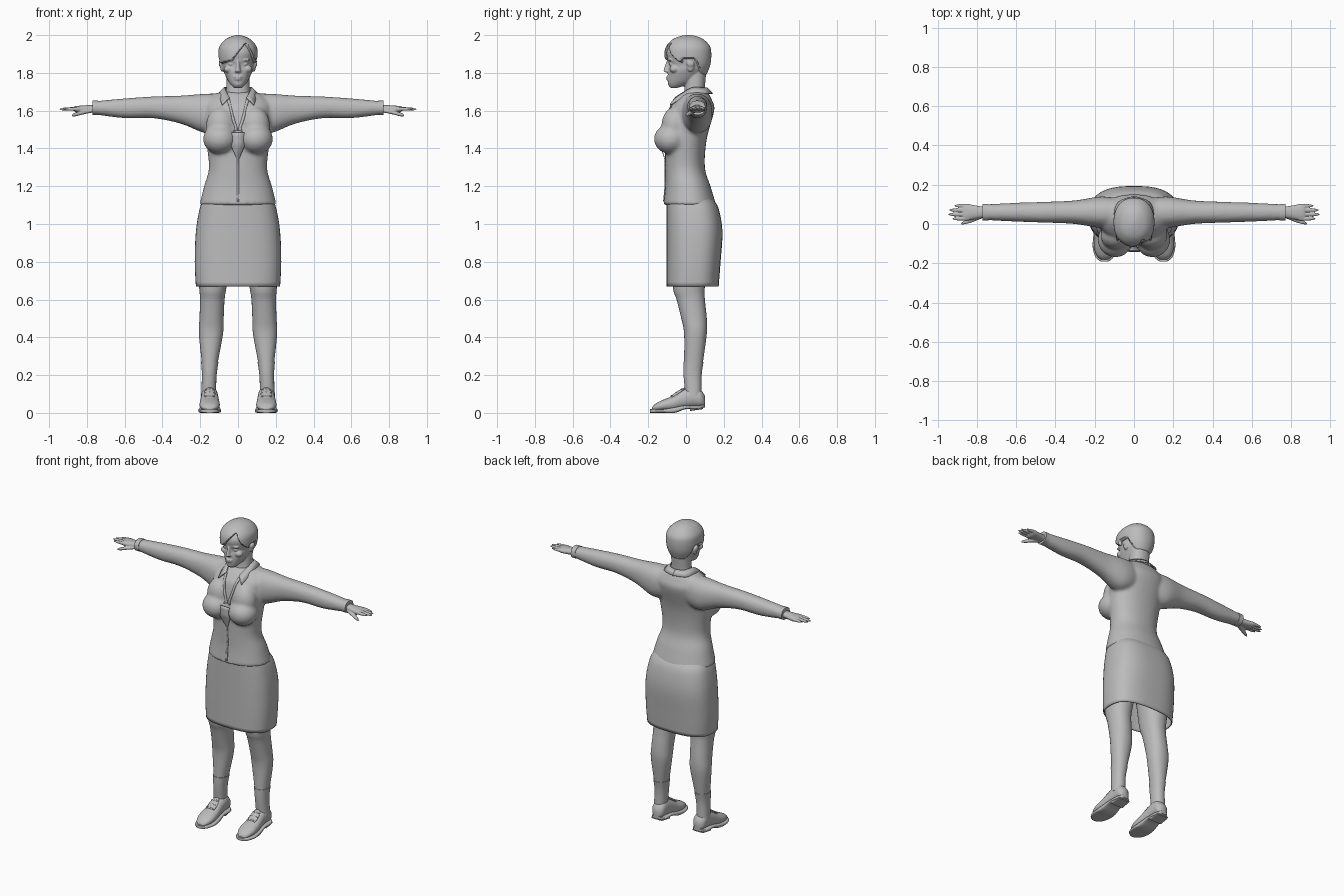
import bpy, bmesh, math
from mathutils import Matrix

cube = bpy.data.objects.get("Cube")
if cube:
    bpy.data.objects.remove(cube)

GREY = (.5, .5, .5, 1)
material = bpy.data.materials.new("plain grey")
material.use_nodes = True
material.diffuse_color = GREY
material.node_tree.nodes["Principled BSDF"].inputs["Base Color"].default_value = GREY
ONE, BOTH = (1,), (1, -1)


def spline(rows, steps):
    """Smoothly interpolate rows of numbers."""
    result = []
    padded = [rows[0], *rows, rows[-1]]
    for before, start, end, after in zip(padded, padded[1:], padded[2:], padded[3:]):
        for k in range(steps):
            t = k / steps
            ease_in, ease_out = t * (1 - t) ** 2, t * t * (1 - t)
            blend = t * t * (3 - 2 * t)
            result.append([b + (c - b) * blend + (c - a) / 2 * ease_in - (d - b) / 2 * ease_out
                           for a, b, c, d in zip(before, start, end, after)])
    result.append(list(rows[-1]))
    return result


def loft(bm, axis, rows, mid=0, lean=0, sides=ONE, count=32, power=2.2, steps=4, grow=0, open_start=False):
    """Rows: place on the axis, half width about the middle line, low and high side."""
    for side in sides:
        rings = []
        for place, half, low, high in spline(rows, steps):
            ring = []
            for k in range(count):
                angle = math.tau * k / count
                across, up = (math.copysign(abs(w) ** (2 / power), w)
                              for w in (math.cos(angle), math.sin(angle)))
                a = mid + lean * place + (half + grow) * across
                b = (low + high) / 2 + ((high - low) / 2 + grow) * up
                x, y, z = {"x": (place, a, b), "y": (a, place, b), "z": (a, b, place)}[axis]
                ring.append(bm.verts.new((x * side, y, z)))
            rings.append(ring)
        for ring, following in zip(rings, rings[1:]):
            for k in range(count):
                bm.faces.new((ring[k - 1], ring[k], following[k], following[k - 1]))
        if not open_start:
            bm.faces.new(rings[0])
        bm.faces.new(rings[-1])


def ball(bm, location, radii, sides=BOTH, tilt=0):
    x, y, z = location
    for side in sides:
        matrix = (Matrix.Translation((x * side, y, z)) @ Matrix.Rotation(tilt, 4, "X")
                  @ Matrix.Diagonal((*radii, 1)))
        bmesh.ops.create_uvsphere(bm, u_segments=24, v_segments=14, radius=1, matrix=matrix)


def ribbon(bm, rows, sides=BOTH):
    """Strip between two edges; each row holds an inner and an outer point."""
    for side in sides:
        line = []
        for x, y, z, outer_x, outer_y, outer_z in spline(rows, 5):
            line.append((bm.verts.new((x * side, y, z)),
                         bm.verts.new((outer_x * side, outer_y, outer_z))))
        for (a, b), (c, d) in zip(line, line[1:]):
            bm.faces.new((a, b, d, c))


def finish(name, bm, voxel=0, relax=0, thickness=0, wrap=None):
    bmesh.ops.recalc_face_normals(bm, faces=bm.faces)
    mesh = bpy.data.meshes.new(name)
    bm.to_mesh(mesh)
    bm.free()
    mesh.materials.append(material)
    part = bpy.data.objects.new(name, mesh)
    bpy.context.collection.objects.link(part)
    bpy.ops.object.select_all(action="DESELECT")
    part.select_set(True)
    bpy.context.view_layer.objects.active = part
    bpy.ops.object.shade_smooth_by_angle(angle=math.radians(45))
    if voxel:
        remesh = part.modifiers.new("blend", "REMESH")
        remesh.mode, remesh.voxel_size, remesh.use_smooth_shade = "VOXEL", voxel, True
        smooth = part.modifiers.new("relax", "SMOOTH")
        smooth.factor, smooth.iterations = .5, relax
    if wrap:
        shrink = part.modifiers.new("wrap", "SHRINKWRAP")
        shrink.target, shrink.wrap_mode, shrink.offset = wrap, "ABOVE_SURFACE", .002
    if thickness:
        solid = part.modifiers.new("thickness", "SOLIDIFY")
        solid.thickness, solid.offset = thickness, 0
    return part


# Blouse: torso, bust and sleeves blended into one surface
bm = bmesh.new()
loft(bm, "z", [(1.1, .205, -.12, .16), (1.2, .18, -.11, .13), (1.3, .154, -.11, .1), (1.45, .17, -.11, .11),
               (1.6, .18, -.09, .15), (1.65, .17, -.06, .14), (1.69, .12, -.02, .12), (1.7, .07, 0, .11)])
ball(bm, (.095, -.08, 1.45), (.09, .09, .08))
ball(bm, (.09, -.06, 1.52), (.08, .07, .1))
loft(bm, "x", [(.08, .07, 1.5, 1.69), (.17, .08, 1.48, 1.69), (.3, .06, 1.53, 1.68), (.45, .053, 1.56, 1.675),
               (.6, .048, 1.56, 1.665), (.76, .04, 1.58, 1.65)], mid=.06, sides=BOTH)
blouse = finish("blouse", bm, voxel=.009, relax=8)

# Sleeve cuffs
bm = bmesh.new()
loft(bm, "x", [(.74, .04, 1.58, 1.65), (.77, .04, 1.58, 1.65)], mid=.06, sides=BOTH, grow=.003)
finish("cuffs", bm)

# Collar, neckline edges and front placket
bm = bmesh.new()
ribbon(bm, [(0, .11, 1.72, 0, .14, 1.69), (.05, .09, 1.72, .08, .11, 1.69),
            (.07, .03, 1.72, .1, .03, 1.69), (.045, -.055, 1.67, .085, -.085, 1.63)])
finish("collar", bm, thickness=.007)
bm = bmesh.new()
ribbon(bm, [(.045, -.06, 1.67, .06, -.06, 1.66), (.03, -.1, 1.6, .04, -.1, 1.6), (0, -.13, 1.5, .01, -.13, 1.5)])
finish("neckline", bm, thickness=.006, wrap=blouse)
bm = bmesh.new()
ribbon(bm, [(-.007, -.16, z, .007, -.16, z) for z in (1.5, 1.3, 1.12)], sides=ONE)
finish("placket", bm, thickness=.004, wrap=blouse)

# Skirt, open at the bottom
bm = bmesh.new()
loft(bm, "z", [(.67, .22, -.1, .17), (.8, .226, -.1, .18), (.96, .22, -.1, .19), (1.08, .2, -.1, .17),
               (1.13, .18, -.1, .14)], count=48, power=2.7, open_start=True)
finish("skirt", bm, thickness=.006)

# Legs, with socks as a slightly larger copy of the ankles
leg = [(.09, .036, 0, .08), (.2, .036, -.01, .08), (.27, .043, -.01, .09), (.42, .064, -.01, .11),
       (.5, .064, -.025, .11), (.6, .065, -.05, .1), (.67, .073, -.07, .1), (.88, .1, -.08, .13)]
for name, rows, grow in (("legs", leg, 0), ("socks", leg[:3], .003)):
    bm = bmesh.new()
    loft(bm, "z", rows, mid=.16, lean=-.04, sides=BOTH, grow=grow)
    finish(name, bm)

# Shoes: uppers, soles with heels, and laces over a tongue
bm = bmesh.new()
loft(bm, "y", [(-.18, .02, .01, .03), (-.16, .04, .01, .05), (-.12, .053, .01, .07), (-.07, .052, .01, .09),
               (-.02, .047, .02, .12), (.04, .044, .03, .14), (.08, .04, .03, .12), (.1, .02, .03, .09)],
     mid=.15, sides=BOTH)
finish("shoe_uppers", bm)
bm = bmesh.new()
loft(bm, "y", [(-.19, .02, 0, .02), (-.17, .045, 0, .02), (-.12, .06, 0, .02), (-.06, .057, 0, .03),
               (0, .05, .02, .04), (.07, .048, .02, .04), (.1, .02, .03, .05)], mid=.15, sides=BOTH, power=4)
loft(bm, "y", [(.02, .048, .01, .03), (.09, .04, .02, .03)], mid=.15, sides=BOTH, power=4)
finish("shoe_soles", bm)
bm = bmesh.new()
ball(bm, (.15, -.05, .1), (.03, .06, .01), tilt=.6)
for k in range(3):
    ball(bm, (.15, -.075 + .025 * k, .09 + .016 * k), (.026, .006, .006))
finish("shoe_laces", bm)

# Hands: palm, four fingers and thumb
bm = bmesh.new()
loft(bm, "x", [(.74, .03, 1.59, 1.63), (.78, .03, 1.59, 1.63), (.85, .042, 1.59, 1.625), (.87, .037, 1.6, 1.62)],
     mid=.06, sides=BOTH)
for k, tip in enumerate((.925, .946, .94, .915)):
    loft(bm, "x", [(.84, .009, 1.6, 1.62), (tip - .03, .009, 1.6, 1.617), (tip, .003, 1.605, 1.61)],
         mid=.027 + .022 * k, sides=BOTH, count=16)
loft(bm, "x", [(.77, .015, 1.59, 1.61), (.82, .015, 1.58, 1.6), (.86, .01, 1.57, 1.59), (.88, .004, 1.57, 1.58)],
     mid=.353, lean=-.4, sides=BOTH, count=16)
finish("hands", bm, voxel=.0035, relax=2)

# Head: skull, neck and facial features blended into one surface
bm = bmesh.new()
loft(bm, "z", [(1.72, .02, -.08, -.05), (1.735, .036, -.093, 0), (1.76, .054, -.097, .05), (1.81, .077, -.095, .1),
               (1.84, .082, -.09, .12), (1.87, .087, -.098, .12), (1.92, .088, -.1, .12), (1.98, .05, -.05, .08)])
loft(bm, "z", [(1.62, .08, -.03, .12), (1.7, .063, -.01, .1), (1.83, .06, 0, .11)])
loft(bm, "z", [(1.8, .01, -.1, -.07), (1.808, .018, -.118, -.07), (1.82, .013, -.117, -.07),
               (1.87, .008, -.1, -.07)], count=16)
ball(bm, (0, -.093, 1.779), (.025, .013, .006), sides=ONE, tilt=.2)   # upper lip
ball(bm, (0, -.092, 1.767), (.022, .013, .007), sides=ONE)   # lower lip
ball(bm, (0, -.08, 1.742), (.026, .016, .015), sides=ONE)   # chin
ball(bm, (.035, -.077, 1.846), (.017, .012, .008))   # eyelids
ball(bm, (.036, -.083, 1.868), (.027, .013, .007))   # brows
ball(bm, (.05, -.062, 1.82), (.026, .025, .02))   # cheeks
ball(bm, (.083, .026, 1.838), (.012, .02, .032), tilt=-.15)   # ears
ball(bm, (.094, .024, 1.85), (.008, .02, .018), tilt=-.15)   # ear rims
finish("head", bm, voxel=.0045, relax=2)


# Hair cap with a swept fringe; points under the hairline are tucked inside the head
def hairline(x, y):
    if y > -.02:
        return 1.868 - min(max(y - .05, 0) * 2.4, .085)
    if x < -.03:
        return 1.842 + (x + .1) / 4
    return min(1.86 + (x + .03) * 1.2, 1.95 - (x - .045) * 2)


bm = bmesh.new()
loft(bm, "z", [(1.77, .05, -.03, .1), (1.81, .083, -.09, .117), (1.85, .099, -.11, .13), (1.9, .104, -.115, .134),
               (1.94, .098, -.105, .127), (1.975, .07, -.074, .096), (1.993, .036, -.035, .06), (2, .01, 0, .025)],
     count=96, steps=8)
for vert in bm.verts:
    reach = min(max((vert.co.z - hairline(vert.co.x, vert.co.y)) / .012, 0), 1)
    scale = .72 + .28 * math.sin(reach * math.pi / 2) ** 2
    vert.co.x *= scale
    vert.co.y = .02 + (vert.co.y - .02) * scale
finish("hair", bm)
